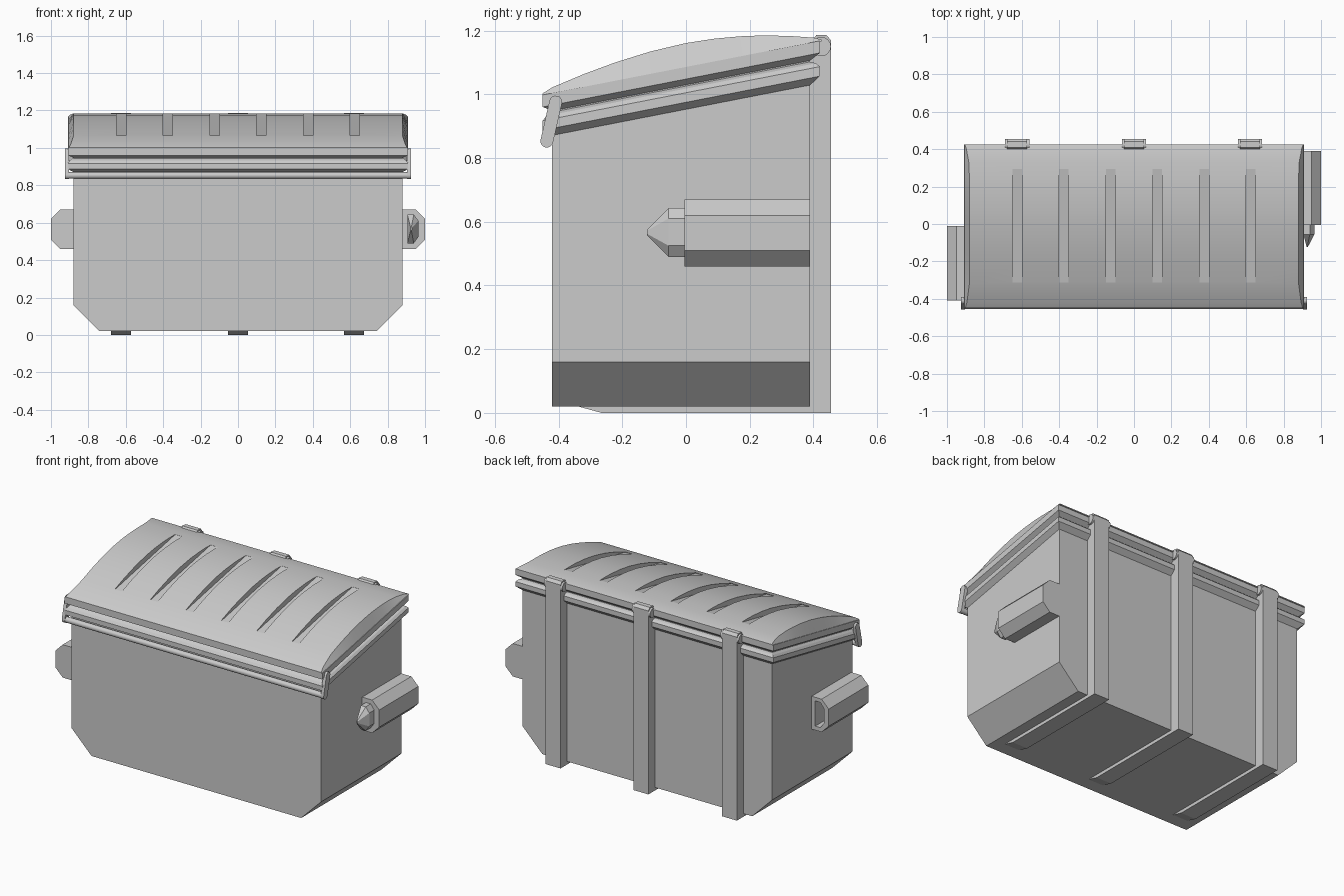
import bpy, bmesh, math

if "Cube" in bpy.data.objects:
    bpy.data.objects.remove(bpy.data.objects["Cube"])

SLOPE = 0.195


def plane(z_back, y):
    """Height on the tilted lid plane whose back edge is at z_back."""
    return z_back + SLOPE * (y - 0.42)


def loft(name, rings):
    """Skin equal-length closed rings and cap both ends."""
    bm = bmesh.new()
    vs = [[bm.verts.new(p) for p in r] for r in rings]
    n = len(rings[0])
    for a, b in zip(vs, vs[1:]):
        for i in range(n):
            j = (i + 1) % n
            bm.faces.new((a[i], a[j], b[j], b[i]))
    bm.faces.new(vs[0][::-1])
    bm.faces.new(vs[-1])
    bmesh.ops.recalc_face_normals(bm, faces=bm.faces)
    me = bpy.data.meshes.new(name)
    bm.to_mesh(me)
    bm.free()
    ob = bpy.data.objects.new(name, me)
    bpy.context.collection.objects.link(ob)
    return ob


def along_x(name, prof, x0, x1):
    return loft(name, [[(x, y, z) for y, z in prof] for x in (x0, x1)])


def along_y(name, prof, y0, y1):
    return loft(name, [[(x, y, z) for x, z in prof] for y in (y0, y1)])


def smooth(ob, deg=25):
    bpy.ops.object.select_all(action='DESELECT')
    ob.select_set(True)
    bpy.context.view_layer.objects.active = ob
    bpy.ops.object.shade_smooth_by_angle(angle=math.radians(deg))


def cut(ob, cutter):
    cutter.hide_render = True
    m = ob.modifiers.new("cut", 'BOOLEAN')
    m.operation, m.solver, m.object = 'DIFFERENCE', 'EXACT', cutter
    bpy.context.view_layer.objects.active = ob
    bpy.ops.object.modifier_apply(modifier=m.name)
    bpy.data.objects.remove(cutter)


def circle(cy, cz, r, n=16):
    return [(cy + r * math.cos(2 * math.pi * i / n), cz + r * math.sin(2 * math.pi * i / n))
            for i in range(n)]


def tilted_ring(inset, z):
    x, y0, y1 = 0.91 - inset, -0.45 + inset, 0.42 - inset
    return [(a, b, plane(z, b)) for a, b in ((-x, y0), (x, y0), (x, y1), (-x, y1))]


# Bin body with chamfered bottom corners and sloping top
rings = []
for y in (-0.42, 0.39):
    t = plane(1.09, y)
    prof = [(-0.74, 0.02), (0.74, 0.02), (0.88, 0.16), (0.88, t), (-0.88, t), (-0.88, 0.16)]
    rings.append([(x, y, z) for x, z in prof])
loft("bin_body", rings)

# Body rim and lid rim, each a tilted flange
loft("body_rim", [tilted_ring(i, z) for i, z in
                  ((0.03, 1.035), (0, 1.057), (0, 1.087), (0.012, 1.10), (0.03, 1.108))])
loft("lid_rim", [tilted_ring(i, z) for i, z in
                 ((0.03, 1.107), (0.03, 1.112), (0, 1.13), (0, 1.168))])

# Domed lid
curve = [(-0.45, 1.003), (-0.42, 1.022), (-0.32, 1.064), (-0.22, 1.101), (-0.11, 1.135),
         (0, 1.161), (0.09, 1.175), (0.18, 1.183), (0.25, 1.185), (0.33, 1.183),
         (0.40, 1.178), (0.425, 1.172)]
rings = []
for y, z in curve:
    b = plane(1.165, y)
    s = 0.908 - 0.028 * min(1, (z - b) / 0.04)
    rings.append([(-0.908, y, b), (0.908, y, b), (s, y, z), (-s, y, z)])
lid = loft("domed_lid", rings)

# Flat-bottomed grooves across the lid
for i in range(6):
    x = -0.625 + 0.25 * i
    prof = [(-0.312, 1.064), (0.295, 1.183), (0.295, 1.3), (-0.312, 1.3)]
    cut(lid, along_x("groove_cutter", prof, x - 0.025, x + 0.025))
smooth(lid)

# Back posts running into floor skids, with hinge barrels
for i, x in enumerate((-0.625, 0, 0.62)):
    prof = [(-0.345, 0.022), (-0.265, 0), (0.455, 0), (0.455, 1.17), (0.44, 1.187),
            (0.41, 1.187), (0.40, 1.175), (0.385, 1.1), (0.385, 0.022)]
    along_x(f"post_and_skid_{i}", prof, x - 0.053, x + 0.053)
    smooth(along_x(f"hinge_barrel_{i}", circle(0.425, 1.15, 0.03), x - 0.065, x + 0.065))

# Front lift bar and its rounded end arms
smooth(along_x("lift_bar", circle(-0.437, 0.853, 0.018), -0.915, 0.915))
a0 = math.atan2(0.123, 0.028)
arm = []
for (cy, cz), start in (((-0.409, 0.976), a0 - math.pi / 2), ((-0.437, 0.853), a0 + math.pi / 2)):
    for k in range(9):
        a = start + math.pi * k / 8
        arm.append((cy + 0.02 * math.cos(a), cz + 0.02 * math.sin(a)))
for side, n in ((1, "right"), (-1, "left")):
    smooth(along_x(f"lift_arm_{n}", arm, side * 0.903, side * 0.924))


# Side lift pockets: one with a pointed plug, one with a matching socket
def pocket(side):
    return [(side * x, z) for x, z in ((0.87, 0.46), (0.95, 0.46), (1.0, 0.51),
                                       (1.0, 0.62), (0.95, 0.67), (0.87, 0.67))]


def plug(side, s=1.0):
    pts = ((0.906, 0.49), (0.94, 0.49), (0.965, 0.525), (0.965, 0.61), (0.94, 0.643), (0.906, 0.643))
    return [(side * (0.925 + (x - 0.925) * s), 0.567 + (z - 0.567) * s) for x, z in pts]


along_y("right_pocket", pocket(1), -0.005, 0.39)
loft("right_plug", [[(x, y, z) for x, z in plug(1, s)]
                    for y, s in ((0.01, 1), (-0.055, 1), (-0.122, 0.12))])
left = along_y("left_pocket", pocket(-1), -0.41, -0.01)
cut(left, along_y("socket_cutter", plug(-1, 1.05), -0.14, 0.05))
